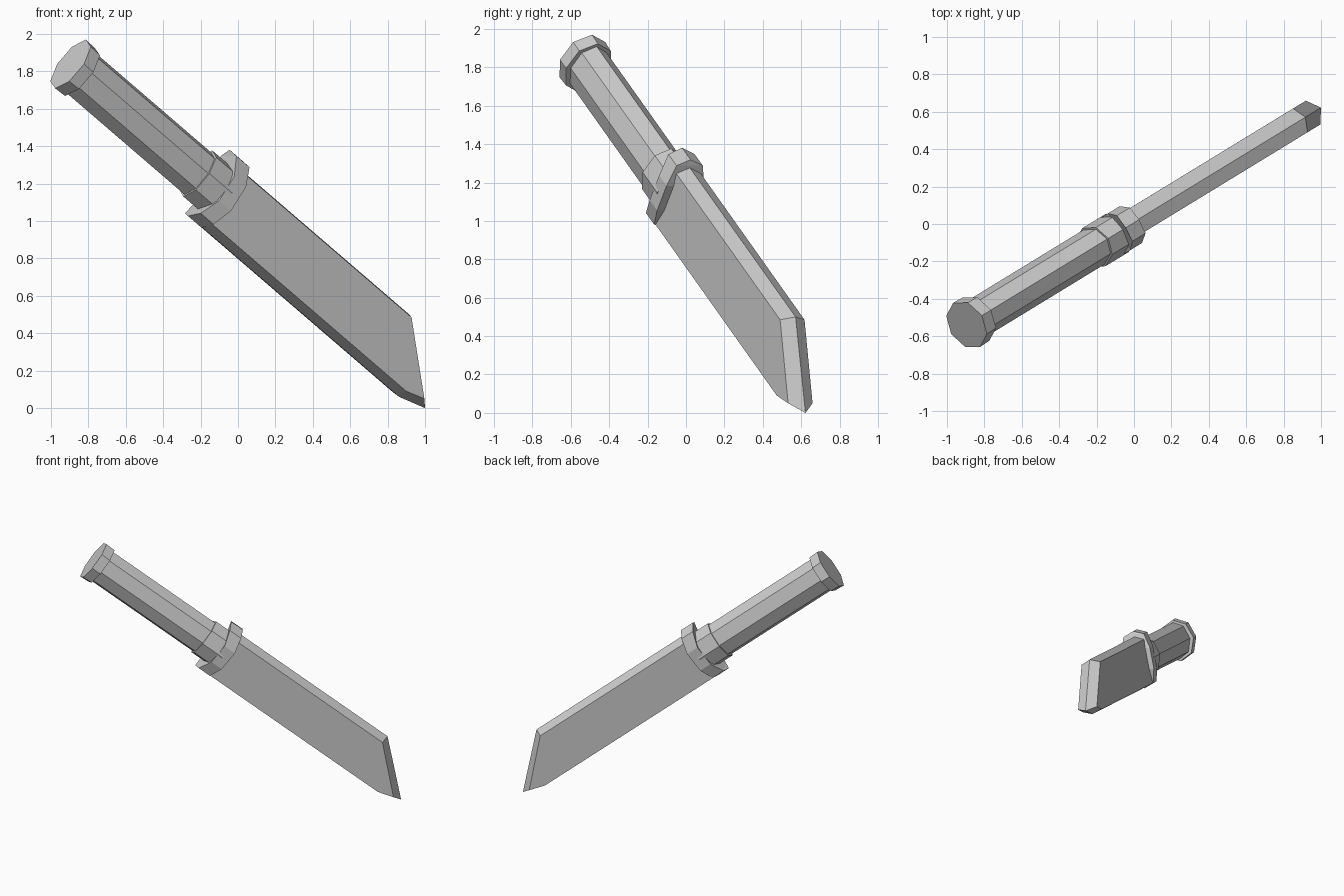
import bpy, bmesh, math
from mathutils import Matrix, Vector

if "Cube" in bpy.data.objects:
    bpy.data.objects.remove(bpy.data.objects["Cube"])

# Knife frame: s along the blade, t across the thickness, u towards the spine
S = Vector((0.688, 0.420, -0.592))
T = Vector((-0.521, 0.854, 0.0))
U = Vector((0.505, 0.308, 0.806))
FRAME = Matrix((S, T, U)).transposed().to_4x4()
FRAME.translation = Vector((0, 0, 1)) + T * 0.006
CU = 0.058  # height of the handle axis in u


def loft(name, rings):
    """Skin closed rings of (s, t, u) points and cap both ends."""
    bm = bmesh.new()
    loops = [[bm.verts.new(FRAME @ Vector(p)) for p in r] for r in rings]
    n = len(loops[0])
    for a, b in zip(loops, loops[1:]):
        for i in range(n):
            j = (i + 1) % n
            bm.faces.new((a[i], a[j], b[j], b[i]))
    # caps are split into strips across t so bowed ends stay clean
    for ring in (loops[0], loops[-1]):
        if name == "guard":
            for k in range(n // 2):
                quad = [ring[k], ring[k + 1], ring[n - k - 1], ring[(n - k) % n]]
                bm.faces.new(list(dict.fromkeys(quad)))
        else:
            bm.faces.new(ring)
    bmesh.ops.recalc_face_normals(bm, faces=bm.faces)
    mesh = bpy.data.meshes.new(name)
    bm.to_mesh(mesh)
    bm.free()
    ob = bpy.data.objects.new(name, mesh)
    bpy.context.collection.objects.link(ob)
    return ob


def octagon(s, rt, ru):
    """Oval octagon with a corner on the spine side."""
    return [(s, rt * math.sin(i * math.pi / 4), CU + ru * math.cos(i * math.pi / 4))
            for i in range(8)]


# Handle, end cap and collar
loft("handle", [octagon(-1.29, 0.108, 0.140), octagon(-0.17, 0.108, 0.140)])
loft("pommel", [octagon(-1.339, 0.138, 0.162), octagon(-1.265, 0.136, 0.158)])
loft("collar", [octagon(-0.35, 0.119, 0.153), octagon(-0.17, 0.119, 0.153)])

# Guard: tall octagon whose ends sweep back towards the handle
half = [(0, 0.220), (0.080, 0.190), (0.115, 0.080), (0.115, -0.080), (0.080, -0.190)]
outline = half + [(0, -0.220)] + [(-t, u) for t, u in reversed(half[1:])]


def guard_ring(s, bow):
    return [(s - bow * (u / 0.22) ** 2, t, CU + u) for t, u in outline]


loft("guard", [guard_ring(-0.205, 0.060), guard_ring(-0.115, 0.045)])

# Blade: flat sides meeting in a bevelled ridge all round
flat = [(-0.2, 0.205), (1.149, 0.205), (1.471, -0.098), (1.356, -0.133), (-0.2, -0.133)]
ridge = [(-0.2, 0.236), (1.166, 0.236), (1.541, -0.109), (1.374, -0.157), (-0.2, -0.157)]
loft("blade", [[(s, t, u) for s, u in prof]
               for prof, t in ((flat, -0.071), (ridge, 0.004), (flat, 0.078))])
